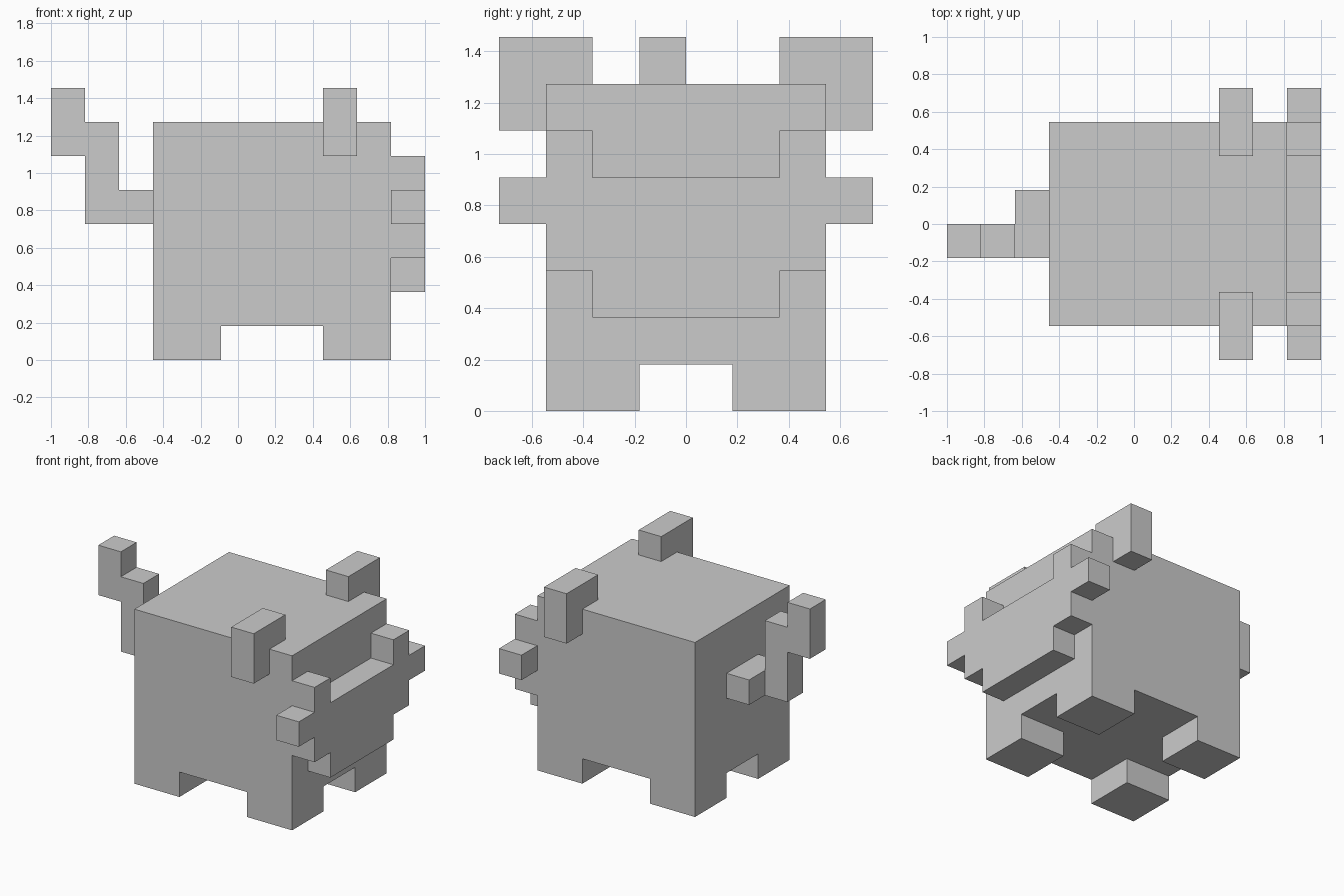
import bpy, bmesh
from itertools import product
from mathutils import Vector

if "Cube" in bpy.data.objects:
    bpy.data.objects.remove(bpy.data.objects["Cube"])

U = 2 / 11  # size of one block


def mirror(box):
    """Reflect a block range across the y = 0 plane."""
    x0, x1, y0, y1, z0, z1 = box
    return (x0, x1, 8 - y1, 8 - y0, z0, z1)


# Each part is a list of block ranges: x0, x1, y0, y1, z0, z1
leg_front, leg_back = (8, 10, 1, 3, 0, 1), (3, 5, 1, 3, 0, 1)
ear = (8, 9, 0, 2, 6, 8)
lip, tusk = (10, 11, 1, 2, 5, 6), (10, 11, 0, 1, 4, 5)
parts = {
    "body": [(3, 10, 1, 7, 1, 7)],
    "front_leg_right": [leg_front],
    "front_leg_left": [mirror(leg_front)],
    "back_leg_right": [leg_back],
    "back_leg_left": [mirror(leg_back)],
    "ear_right": [ear],
    "ear_left": [mirror(ear)],
    "snout": [(10, 11, 1, 7, 3, 5), (10, 11, 2, 6, 2, 3), lip, mirror(lip)],
    "snout_side_right": [tusk],
    "snout_side_left": [mirror(tusk)],
    "tail": [(2, 3, 3, 5, 4, 5), (1, 2, 3, 4, 4, 7), (0, 1, 3, 4, 6, 8)],
}

# Give every block to the first part that claims it
owner = {}
for name, boxes in parts.items():
    for x0, x1, y0, y1, z0, z1 in boxes:
        for cell in product(range(x0, x1), range(y0, y1), range(z0, z1)):
            owner.setdefault(cell, name)


def block_face(bm, cell, axis, side):
    """Add one outward-facing square of a block."""
    a, b = (axis + 1) % 3, (axis + 2) % 3
    corners = [(0, 0), (1, 0), (1, 1), (0, 1)]
    verts = []
    for i, j in corners if side else reversed(corners):
        p = Vector(cell)
        p[axis] += side
        p[a] += i
        p[b] += j
        verts.append(bm.verts.new((p - Vector((5.5, 4, 0))) * U))
    bm.faces.new(verts)


# Build the exposed skin of each part and merge its flat areas
for name in parts:
    bm = bmesh.new()
    for cell in [c for c, n in owner.items() if n == name]:
        for axis, side in product(range(3), (0, 1)):
            near = list(cell)
            near[axis] += 1 if side else -1
            if tuple(near) not in owner:
                block_face(bm, cell, axis, side)
    bmesh.ops.remove_doubles(bm, verts=bm.verts, dist=0.001)
    bmesh.ops.dissolve_limit(bm, angle_limit=0.01, verts=bm.verts, edges=bm.edges)
    mesh = bpy.data.meshes.new(name)
    bm.to_mesh(mesh)
    bm.free()
    bpy.context.collection.objects.link(bpy.data.objects.new(name, mesh))
